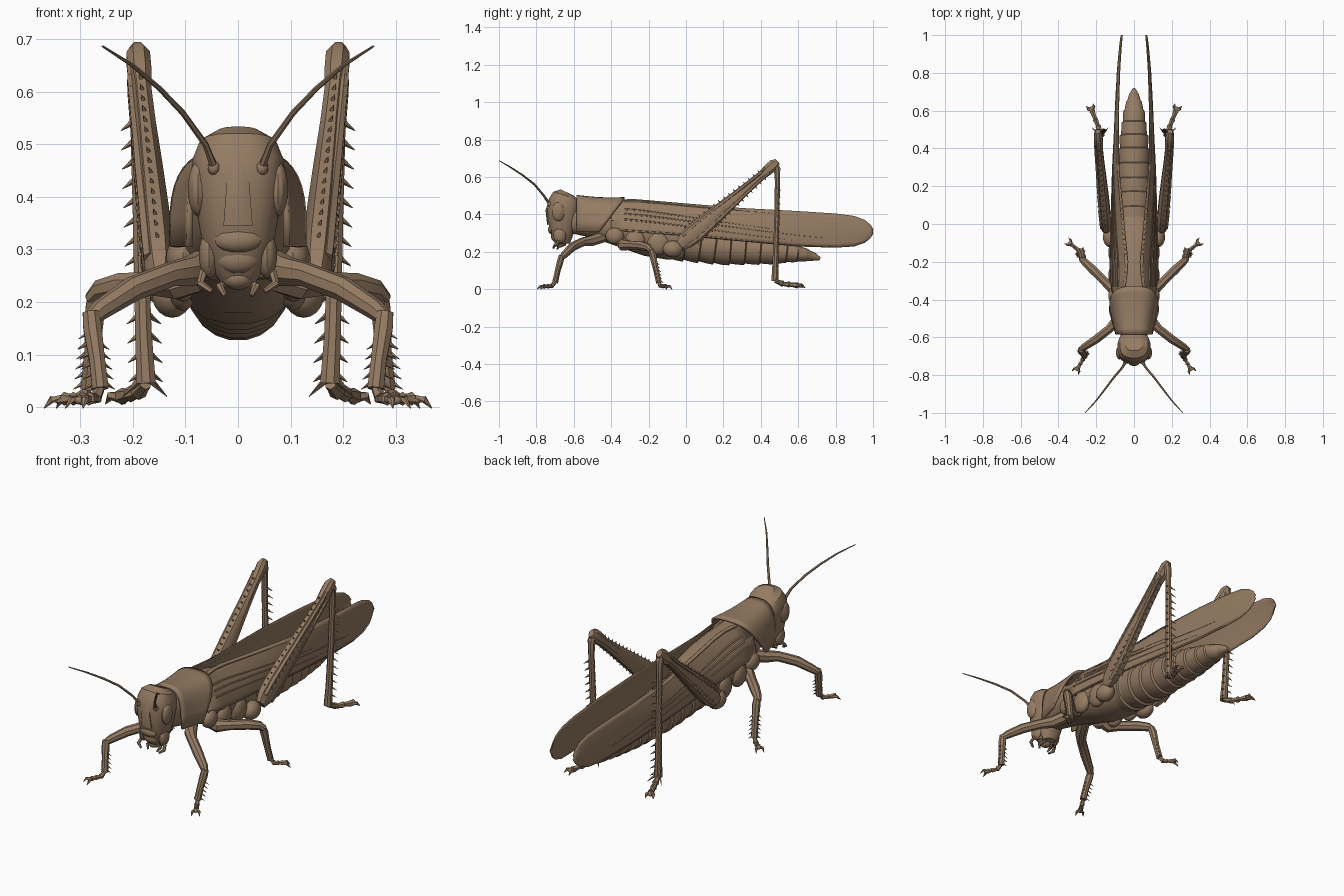
import bpy, bmesh, math
from mathutils import Vector as V

if "Cube" in bpy.data.objects:
    bpy.data.objects.remove(bpy.data.objects["Cube"])

brown = bpy.data.materials.new("dry grass brown")
brown.diffuse_color = (0.30, 0.20, 0.125, 1)
brown.use_nodes = True
brown.node_tree.nodes["Principled BSDF"].inputs["Base Color"].default_value = brown.diffuse_color


def tube(bm, pts, radii, ref=(1, 0, 0), n=8, e=1.0):
    """Loft elliptical rings along a path; radii are (along ref, across)."""
    pts = [V(p) for p in pts]
    rings = []
    for i, p in enumerate(pts):
        t = (pts[min(i + 1, len(pts) - 1)] - pts[max(i - 1, 0)]).normalized()
        u = V(ref)
        u = (u - t * u.dot(t)).normalized()
        v = t.cross(u)
        r = radii[i]
        a, b = r if isinstance(r, tuple) else (r, r)
        ring = []
        for k in range(n):
            w = 2 * math.pi * (k + 0.5) / n
            c, s = math.cos(w), math.sin(w)
            c = math.copysign(abs(c) ** e, c)
            s = math.copysign(abs(s) ** e, s)
            ring.append(bm.verts.new(p + u * a * c + v * b * s))
        rings.append(ring)
    for A, B in zip(rings, rings[1:]):
        for k in range(n):
            bm.faces.new((A[k], A[(k + 1) % n], B[(k + 1) % n], B[k]))
    bm.faces.new(rings[0])
    bm.faces.new(rings[-1][::-1])


def spine(bm, p, d, r):
    tube(bm, [p, V(p) + V(d)], [r, r * 0.1], ref=(0.3, 0.5, 0.81), n=4)


def ball(bm, c, r):
    res = bmesh.ops.create_uvsphere(bm, u_segments=14, v_segments=9, radius=1)
    for v in res["verts"]:
        v.co = V(c) + V(v.co[i] * r[i] for i in range(3))


def finish(name, bm, mirror=False, thick=0, angle=32):
    bmesh.ops.recalc_face_normals(bm, faces=bm.faces)
    me = bpy.data.meshes.new(name)
    bm.to_mesh(me)
    bm.free()
    me.materials.append(brown)
    ob = bpy.data.objects.new(name, me)
    bpy.context.collection.objects.link(ob)
    bpy.ops.object.select_all(action='DESELECT')
    ob.select_set(True)
    bpy.context.view_layer.objects.active = ob
    bpy.ops.object.shade_smooth_by_angle(angle=math.radians(angle))
    if thick:
        m = ob.modifiers.new("thickness", 'SOLIDIFY')
        m.thickness = thick
        m.offset = 0
    if mirror:
        ob.modifiers.new("mirror", 'MIRROR')
    return ob


def table(rows, y):
    """Linear interpolation in rows of (y, values...)."""
    for a, b in zip(rows, rows[1:]):
        if y <= b[0]:
            f = max(0, (y - a[0]) / (b[0] - a[0]))
            return [p + (q - p) * f for p, q in zip(a[1:], b[1:])]
    return list(rows[-1][1:])


# thorax
bm = bmesh.new()
rows = [(-.62, .38, .065, .08), (-.5, .375, .09, .1), (-.4, .35, .11, .105), (-.3, .33, .115, .12),
        (-.2, .305, .12, .13), (-.08, .28, .118, .125), (.02, .26, .1, .1)]
tube(bm, [(0, r[0], r[1]) for r in rows], [(r[2], r[3]) for r in rows], n=20, e=.85)
finish("thorax", bm)

# overlapping abdomen segments
bm = bmesh.new()
rows = [(-.08, .112, .155, .38), (.2, .095, .128, .325), (.45, .077, .132, .28),
        (.6, .055, .145, .235), (.68, .03, .15, .20), (.72, .006, .155, .168)]
pts, rad = [], []
cuts = [-.08, .0, .08, .16, .24, .32, .40, .47, .54, .60, .65, .72]
for a, b in zip(cuts, cuts[1:]):
    for y, k in ((a + .003, .93), ((a + b) / 2, .99), (b - .003, 1.03)):
        w, lo, hi = table(rows, y)
        pts.append((0, y, (lo + hi) / 2))
        rad.append((w * k, (hi - lo) / 2 * k))
tube(bm, pts, rad, n=20)
finish("abdomen", bm)

# pronotum: saddle with a slanted rear edge
bm = bmesh.new()
grid = []
for s in [i / 8 for i in range(9)]:
    row = []
    for k in range(21):
        w = math.pi * k / 20
        c, h = math.cos(w), math.sin(w) ** .6
        rx = .092 + .034 * s
        y = -.585 + s * (.12 + .135 * h)
        z = .305 + h * (.193 - .012 * s - .006 * math.sin(math.pi * s))
        row.append(bm.verts.new((math.copysign(abs(c) ** .65, c) * rx, y, z)))
    grid.append(row)
for A, B in zip(grid, grid[1:]):
    for k in range(20):
        bm.faces.new((A[k], A[k + 1], B[k + 1], B[k]))
finish("pronotum", bm, thick=.012)

# head capsule with face ridge, lip plates and jaws
bm = bmesh.new()
rows = [(.24, -.655, .035, .035), (.27, -.66, .055, .053), (.32, -.663, .07, .068), (.37, -.66, .079, .08),
        (.43, -.655, .087, .088), (.47, -.65, .087, .085), (.5, -.643, .074, .07), (.517, -.635, .045, .04)]
tube(bm, [(0, r[1], r[0]) for r in rows], [(r[2], r[3]) for r in rows], n=20, e=.8)
tube(bm, [(0, -.66, .507), (0, -.725, .47), (0, -.742, .42), (0, -.735, .345)],
     [(.012, .01), (.02, .012), (.024, .01), (.03, .008)], n=8)
ball(bm, (0, -.718, .318), (.046, .02, .024))
ball(bm, (0, -.7, .282), (.042, .022, .028))
ball(bm, (0, -.675, .245), (.03, .028, .022))
for x in (-.055, .055):
    ball(bm, (x, -.675, .29), (.02, .035, .045))
finish("head", bm)

bm = bmesh.new()
ball(bm, (.076, -.682, .415), (.02, .036, .052))
finish("eye", bm, True)

# antennae
bm = bmesh.new()
ball(bm, (.046, -.728, .455), (.012, .014, .014))
tube(bm, [(.045, -.73, .455), (.062, -.76, .50), (.105, -.81, .56), (.15, -.87, .607), (.2, -.935, .65),
          (.258, -.999, .687)], [.008, .006, .0055, .005, .004, .002], n=6)
finish("antenna", bm, True)

# mouth feelers
bm = bmesh.new()
tube(bm, [(.04, -.65, .25), (.066, -.685, .255), (.072, -.70, .235), (.05, -.71, .22)], [.009, .009, .008, .005], n=6)
tube(bm, [(.02, -.645, .24), (.035, -.68, .23), (.025, -.69, .212)], [.008, .008, .004], n=6)
finish("palps", bm, True)

# wings: nearly upright blades, rows are (y, top x, top z, bottom x, bottom z)
wing = [(-.40, .06, .465, .112, .32), (-.3, .04, .482, .122, .305), (-.2, .032, .474, .124, .30),
        (0, .052, .457, .12, .285), (.3, .08, .433, .112, .255), (.6, .082, .417, .096, .228),
        (.8, .076, .404, .086, .222), (.9, .07, .391, .076, .229), (.955, .066, .37, .07, .248),
        (.985, .063, .345, .065, .273), (1.0, .061, .32, .061, .298)]


def wing_point(y, t, out=0):
    tx, tz, bx, bz = table(wing, y)
    bulge = .14 * abs(bx - tx) + .006
    return V((tx + (bx - tx) * t + bulge * math.sin(math.pi * t) + out, y, tz + (bz - tz) * t))


bm = bmesh.new()
ys = sorted({r[0] for r in wing} | {-.1, .1, .2, .4, .5, .7})
grid = [[bm.verts.new(wing_point(y, k / 8)) for k in range(9)] for y in ys]
for A, B in zip(grid, grid[1:]):
    for k in range(8):
        bm.faces.new((A[k], A[k + 1], B[k + 1], B[k]))
finish("wing", bm, True, thick=.005)

bm = bmesh.new()
for t0, t1, y1 in ((.04, .1, .5), (.3, .55, .45), (.45, .75, .85), (.62, .85, .6), (.97, .96, .8)):
    path = [wing_point(-.33 + (y1 + .33) * i / 10, t0 + (t1 - t0) * i / 10, .002) for i in range(11)]
    tube(bm, path, [.006 - .0005 * i for i in range(11)], n=5)
finish("wing_veins", bm, True)

# side plates of the thorax
bm = bmesh.new()
for y, z, ry, rz in ((-.38, .285, .05, .045), (-.27, .26, .055, .06), (-.15, .245, .06, .062)):
    ball(bm, (.105, y, z), (.032, ry, rz))
finish("side_plates", bm, True)


def foot(bm, pts, r):
    """Jointed foot with two claws and a pad."""
    a, b = V(pts[0]), V(pts[-1])
    path, rad = [], []
    for i, j in zip(pts, pts[1:]):
        for f, k in ((.06, .75), (.5, .85), (.94, 1.1)):
            path.append(V(i).lerp(V(j), f))
            rad.append(r * k)
    tube(bm, path, rad, n=6)
    d = (b - a).normalized()
    side = V((d.y, -d.x, 0))
    for s in (-1, 1):
        mid = b + d * .018 + side * s * .016 + V((0, 0, .004))
        tube(bm, [b, mid, mid + d * .016 + side * s * .004 - V((0, 0, .012))], [r * .7, r * .6, .001], n=5)
    ball(bm, b + d * .008, (r, r, r * .7))


def thorns(bm, a, b, n, r, size, dirs):
    for i in range(n):
        p = V(a).lerp(V(b), (i + .5) / n)
        for d in dirs:
            d = V(d).normalized()
            spine(bm, p + d * r * .8, d * size + V((0, 0, -size * .6)), size * .25)


# front legs
bm = bmesh.new()
tube(bm, [(.05, -.44, .28), (.09, -.51, .258), (.13, -.555, .252), (.2, -.61, .225), (.262, -.65, .185), (.285, -.668, .165)],
     [.03, .03, .024, .024, .02, .014], ref=(0, 0, 1))
knee, ankle = (.28, -.664, .18), (.262, -.7, .035)
tube(bm, [knee, (.277, -.672, .15), (.268, -.688, .09), ankle], [.017, .019, .016, .017])
thorns(bm, (.276, -.675, .13), ankle, 5, .016, .018, [(1, .3, 0), (-1, .3, 0)])
foot(bm, [ankle, (.272, -.72, .016), (.285, -.742, .016), (.296, -.76, .015)], .012)
finish("front_leg", bm, True)

# middle legs
bm = bmesh.new()
tube(bm, [(.08, -.34, .25), (.12, -.335, .235), (.16, -.30, .235), (.22, -.24, .232), (.262, -.20, .222), (.28, -.185, .205)],
     [.034, .032, .024, .025, .021, .014], ref=(0, 0, 1))
knee, ankle = (.27, -.19, .215), (.285, -.145, .035)
tube(bm, [knee, (.272, -.178, .185), (.278, -.16, .10), ankle], [.017, .02, .016, .016])
thorns(bm, (.273, -.17, .15), ankle, 6, .016, .018, [(1, -.3, 0), (-.6, 1, 0)])
foot(bm, [ankle, (.30, -.135, .016), (.315, -.122, .016), (.332, -.108, .016)], .012)
finish("middle_leg", bm, True)

# hind thighs: deep flattened clubs with toothed edges
bm = bmesh.new()
base, knee = V((.148, -.03, .235)), V((.19, .47, .665))
prof = [(0, .022, .03), (.06, .03, .05), (.15, .032, .057), (.3, .031, .052), (.5, .027, .041), (.7, .022, .03),
        (.86, .02, .024), (.93, .024, .03), (1, .024, .033), (1.04, .014, .018)]
tube(bm, [base.lerp(knee, p[0]) for p in prof], [(p[1], p[2]) for p in prof], n=8, e=.85)
perp = V((0, -.652, .758))
for s in (-1, 1):
    rib = [base.lerp(knee, p[0]) + V((.018, 0, 0)) + perp * p[2] * .62 * s for p in prof[1:8]]
    tube(bm, rib, [.013, .014, .013, .012, .01, .009, .007], n=6)
for i in range(16):
    f = .12 + .05 * i
    _, r = table(prof, f)
    p = base.lerp(knee, f)
    for s in (-1, 1):
        spine(bm, p + perp * r * .9 * s, perp * .014 * s + V((.004, 0, 0)), .005)
    # herringbone bumps on the outer face
    for s in (-.4, .4):
        q = p + perp * r * s + V((table(prof, f)[0] * .95, 0, 0))
        tube(bm, [q, q + perp * s * .03 + V((.002, .008, .008))], [.005, .002], n=4)
ball(bm, (.125, -.07, .215), (.04, .055, .045))
finish("hind_thigh", bm, True)

# hind shins with strong spines, and feet
bm = bmesh.new()
knee, ankle = (.192, .478, .66), (.175, .475, .045)
tube(bm, [(.192, .47, .672), (.192, .487, .645), (.192, .489, .58), (.186, .485, .35), (.18, .478, .14), ankle],
     [.018, .019, .015, .015, .017, .02])
thorns(bm, (.191, .487, .56), ankle, 14, .015, .026, [(1, .6, 0), (-1, .6, 0)])
foot(bm, [ankle, (.19, .52, .028), (.205, .555, .025), (.222, .60, .02)], .015)
for s in (-1, 1):
    spine(bm, (.177 + s * .012, .48, .05), (s * .03, .03, -.03), .007)
finish("hind_shin", bm, True)
